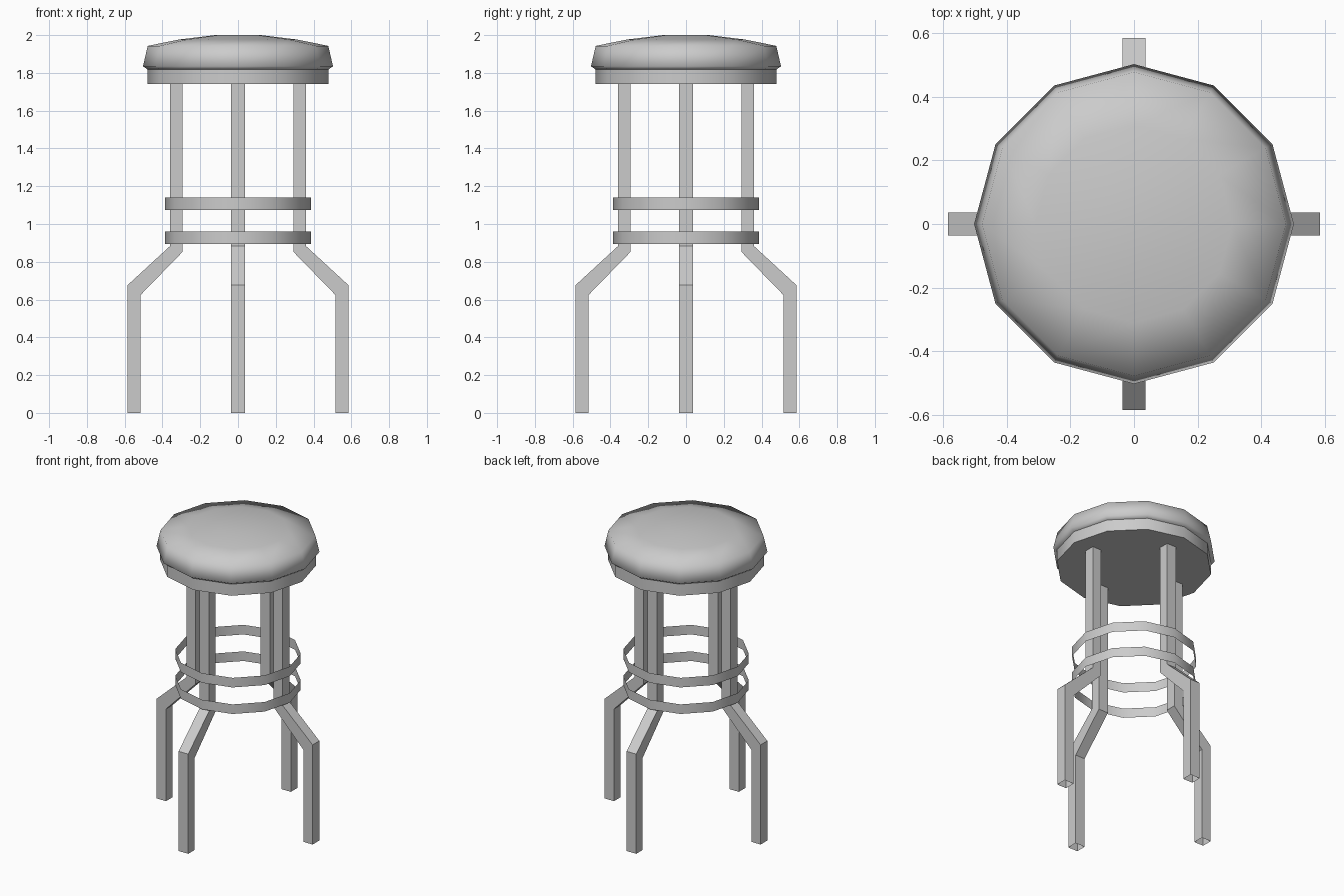
import bpy, bmesh, math
from mathutils import Matrix

cube = bpy.data.objects.get("Cube")
if cube:
    bpy.data.objects.remove(cube, do_unlink=True)

SIDES = 12
GREY = (0.6, 0.6, 0.6, 1.0)

mat = bpy.data.materials.new("light grey")
mat.use_nodes = True
mat.diffuse_color = GREY
mat.node_tree.nodes["Principled BSDF"].inputs["Base Color"].default_value = GREY


def finish(name, bm, smooth_angle=None):
    """Turn a bmesh into a named object, optionally smooth shaded."""
    mesh = bpy.data.meshes.new(name)
    bm.to_mesh(mesh)
    bm.free()
    mesh.materials.append(mat)
    obj = bpy.data.objects.new(name, mesh)
    bpy.context.collection.objects.link(obj)
    if smooth_angle:
        bpy.ops.object.select_all(action='DESELECT')
        obj.select_set(True)
        bpy.context.view_layer.objects.active = obj
        bpy.ops.object.shade_smooth_by_angle(angle=math.radians(smooth_angle))
    return obj


def bridge(bm, loops):
    """Join successive closed loops of vertices with quads."""
    for a, b in zip(loops, loops[1:]):
        n = len(a)
        for i in range(n):
            j = (i + 1) % n
            bm.faces.new((a[i], a[j], b[j], b[i]))


def lathe(name, profile, cap_bottom=False, cap_top=False, angle=40):
    """Revolve (radius, z) points, listed bottom to top, in twelve sides."""
    bm = bmesh.new()
    turn = 2 * math.pi / SIDES
    loops = [[bm.verts.new((r * math.cos(i * turn), r * math.sin(i * turn), z))
              for i in range(SIDES)] for r, z in profile]
    bridge(bm, loops)
    if cap_bottom:
        bm.faces.new(loops[0][::-1])
    if cap_top:
        bm.faces.new(loops[-1])
    return finish(name, bm, angle)


# Seat: flat base band and domed cushion
lathe("seat_base", [(0.48, 1.74), (0.48, 1.82)], True, True)
lathe("seat_cushion",
      [(0.475, 1.815), (0.503, 1.835), (0.478, 1.943), (0.31, 1.977),
       (0.12, 2.0)], True, True, 75)

# Foot rings: thin open bands around the legs
for name, low in (("lower_ring", 0.895), ("upper_ring", 1.075)):
    lathe(name, [(0.387, low), (0.387, low + 0.065)])

# Legs: bent square tubes, open at both ends; (inner, outer) pairs of (x, z)
HALF = 0.036
SECTIONS = [
    ((0.515, 0.0), (0.585, 0.0)),
    ((0.515, 0.625), (0.585, 0.676)),
    ((0.293, 0.853), (0.36, 0.883)),
    ((0.293, 1.74), (0.36, 1.74)),
]
for k, side in enumerate(("left", "back", "right", "front")):
    bm = bmesh.new()
    loops = []
    for (xi, zi), (xo, zo) in SECTIONS:
        corners = ((xi, -HALF, zi), (xo, -HALF, zo),
                   (xo, HALF, zo), (xi, HALF, zi))
        loops.append([bm.verts.new(c) for c in corners])
    bridge(bm, loops)
    bm.transform(Matrix.Rotation(k * math.pi / 2, 4, 'Z'))
    finish(side + "_leg", bm)
